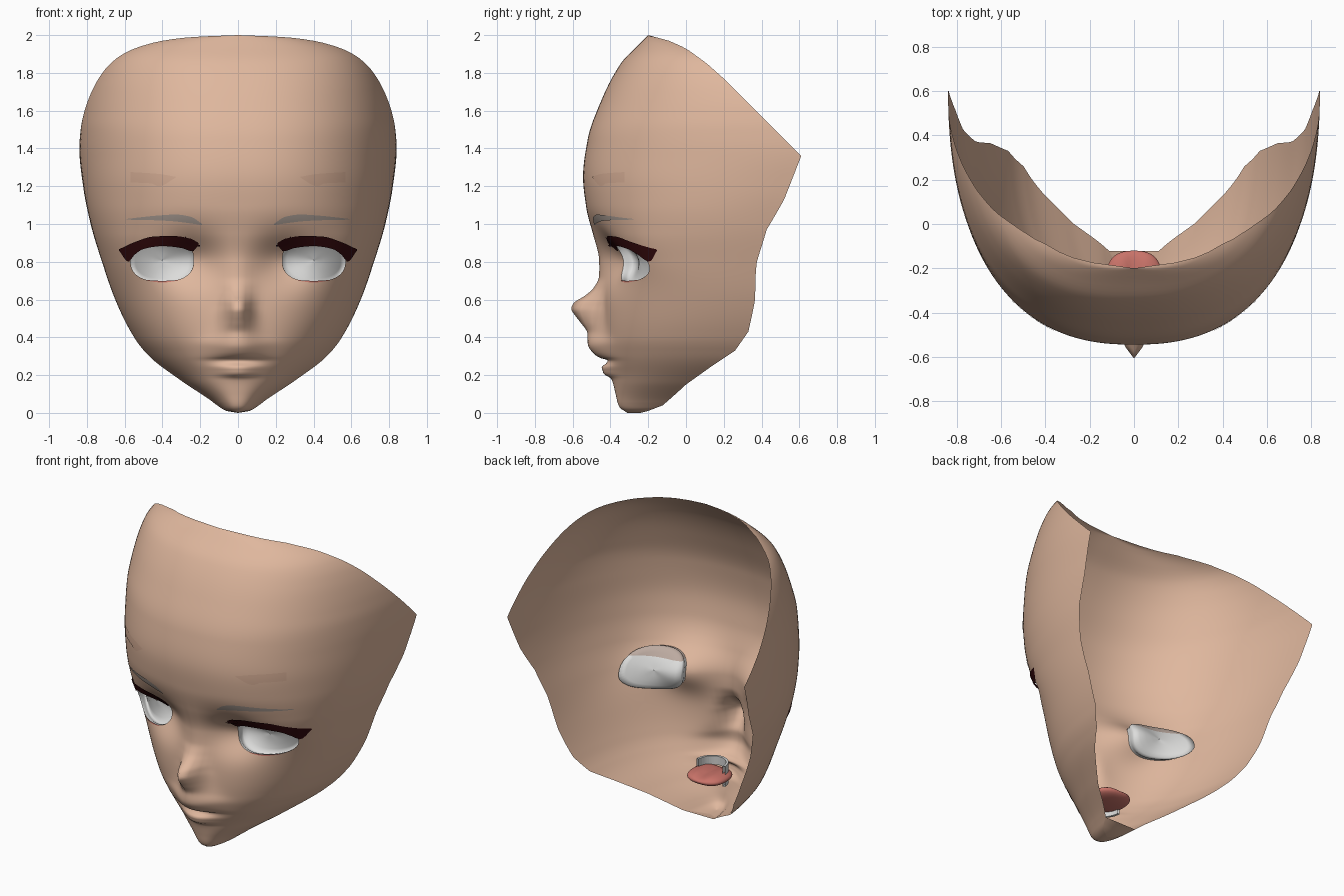
import bpy, bmesh, math

if "Cube" in bpy.data.objects:
    bpy.data.objects.remove(bpy.data.objects["Cube"])


def material(name, rgb):
    m = bpy.data.materials.new(name)
    m.diffuse_color = (*rgb, 1)
    m.use_nodes = True
    m.node_tree.nodes["Principled BSDF"].inputs["Base Color"].default_value = m.diffuse_color
    return m


SKIN = material("skin", (0.74, 0.475, 0.34))
SHADE = material("skin_shade", (0.67, 0.42, 0.30))
WHITE = material("eye_white", (0.72, 0.72, 0.71))
LASH = material("lash_maroon", (0.035, 0.003, 0.004))
BROW = material("brow_grey", (0.40, 0.335, 0.295))
PINK = material("lid_pink", (0.65, 0.22, 0.17))
TONGUE = material("tongue_red", (0.58, 0.17, 0.14))
TOOTH = material("tooth_grey", (0.66, 0.66, 0.65))
LID = material("eye_top_brown", (0.50, 0.40, 0.35))


def curve(pts, smooth=True):
    """Interpolating function through (position, value) pairs, without overshoot."""
    n = len(pts)
    sl = [(pts[i + 1][1] - pts[i][1]) / (pts[i + 1][0] - pts[i][0]) for i in range(n - 1)]
    tan = [sl[0]]
    for a, b in zip(sl, sl[1:]):
        tan.append(2 * a * b / (a + b) if a * b > 0 else 0)
    tan.append(sl[-1])

    def f(p):
        p = min(max(p, pts[0][0]), pts[-1][0])
        i = 0
        while i < n - 2 and p > pts[i + 1][0]:
            i += 1
        h = pts[i + 1][0] - pts[i][0]
        u = (p - pts[i][0]) / h
        a, b = pts[i][1], pts[i + 1][1]
        if not smooth:
            return a + (b - a) * u
        return (a * (1 + 2 * u) * (1 - u) ** 2 + h * tan[i] * u * (1 - u) ** 2
                + b * u * u * (3 - 2 * u) + h * tan[i + 1] * u * u * (u - 1))
    return f


# Face profiles by height: rim half width, rim depth, front, centre relief and its width
rim_x = curve([(0, 0), (.01, .06), (.04, .11), (.07, .15), (.17, .3), (.3, .47), (.4, .55), (.6, .65),
               (.8, .72), (1, .78), (1.2, .82), (1.4, .84), (1.5, .833), (1.6, .812), (1.7, .775),
               (1.8, .718), (1.87, .652), (1.92, .57), (1.95, .485), (1.97, .4), (1.99, .24), (2, 0)])
rim_y = curve([(0, -.24), (.01, -.2), (.04, -.12), (.15, 0), (.25, .14), (.33, .26), (.43, .33), (.6, .37),
               (.8, .39), (.97, .43), (1.13, .52), (1.36, .61), (1.57, .4), (1.77, .2), (1.85, .11),
               (1.93, 0), (1.97, -.09), (2, -.2)], False)
front = curve([(0, -.31), (.03, -.345), (.1, -.36), (.2, -.38), (.3, -.41), (.4, -.43), (.5, -.435),
               (.65, -.437), (.8, -.445), (.95, -.49), (1.1, -.53), (1.25, -.545), (1.45, -.52),
               (1.65, -.45), (1.85, -.345), (1.95, -.25), (2, -.2)])
relief = curve([(0, 0), (.05, -.01), (.15, -.015), (.18, -.02), (.21, -.055), (.24, -.055), (.265, -.02),
                (.28, -.01), (.29, -.045), (.32, -.08), (.36, -.095), (.42, -.09), (.48, -.125),
                (.52, -.155), (.55, -.172), (.58, -.16), (.62, -.1), (.66, -.055), (.72, -.025),
                (.8, -.02), (.95, -.005), (1.1, 0)])
relief_w = curve([(0, .1), (.16, .11), (.2, .1), (.24, .11), (.3, .13), (.36, .13), (.42, .1), (.47, .08),
                  (.52, .07), (.58, .062), (.64, .065), (.8, .1), (1.1, .15)])
# Depth of the full head dome, of which the rim cuts off the rear
dome = curve([(0, .15), (.04, .36), (.15, .6), (.3, .85), (.6, .89), (.8, .9), (1, .97), (1.2, 1.1),
              (1.36, 1.17), (1.57, 1.08), (1.77, .85), (1.93, .48), (1.97, .3), (2, .15)])
N = 2.4


def cosine(s):
    return max(0, 1 - min(abs(s), 1) ** N) ** (1 / N)


def rim_cut(z):
    return min(.7, max(0, 1 - (rim_y(z) - front(z)) / dome(z)))


def surf(f, z):
    """Depth of the face at fraction f of the rim half width and height z."""
    x, cm = f * rim_x(z), rim_cut(z)
    k = (1 - cm ** N) ** (1 / N)
    y = front(z) + (rim_y(z) - front(z)) * (1 - cosine(f * k)) / (1 - cm)
    y += relief(z) * math.exp(-(x / relief_w(z)) ** 2)
    y += .09 * math.exp(-((abs(x) - .25) / .15) ** 2 - ((z - .81) / .13) ** 2)
    return y - .03 * math.exp(-((abs(x) - .62) / .12) ** 2 - ((z - .83) / .17) ** 2)


def face_y(x, z):
    return surf(x / rim_x(z), z)


def finish(name, bm, mat):
    bmesh.ops.remove_doubles(bm, verts=bm.verts, dist=1e-5)
    bmesh.ops.recalc_face_normals(bm, faces=bm.faces)
    me = bpy.data.meshes.new(name)
    bm.to_mesh(me)
    bm.free()
    me.materials.append(mat)
    ob = bpy.data.objects.new(name, me)
    bpy.context.collection.objects.link(ob)
    for p in me.polygons:
        p.use_smooth = True
    return ob


def grid(bm, rows):
    vs = [[bm.verts.new(p) for p in r] for r in rows]
    for a, b in zip(vs, vs[1:]):
        for i in range(len(a) - 1):
            bm.faces.new((a[i], a[i + 1], b[i + 1], b[i]))


# Eye opening: a rounded oval in the front view
EX, EZ, RX, RZ, EN = .402, .808, .167, .112, 2.5


def oval(x, z):
    return (abs((abs(x) - EX) / RX) ** EN + abs((z - EZ) / RZ) ** EN) ** (1 / EN)


# Face shell
heights = [i * .01 for i in range(101)] + [1 + i * .02 for i in range(1, 49)] + [1.97, 1.98, 1.987, 1.993, 1.997, 2]
COLS = 44
rows = []
for z in heights:
    k = (1 - rim_cut(z) ** N) ** (1 / N)
    tm = math.asin(min(1, k ** (N / 2)))
    row = []
    for j in range(-COLS, COLS + 1):
        t = abs(j) / COLS * tm
        f = math.copysign(math.sin(t) ** (2 / N) / k, j)
        row.append((f * rim_x(z), surf(f, z), z))
    rows.append(row)
bm = bmesh.new()
grid(bm, rows)
grid(bm, [(r[0], r[-1]) for r in rows[:5]])  # underside of the chin
hole = []
for f in bm.faces:
    c = f.calc_center_median()
    if oval(c.x, c.z) < 1:
        hole.append(f)
bmesh.ops.delete(bm, geom=hole, context='FACES')
for v in bm.verts:
    e = oval(v.co.x, v.co.z)
    if v.is_boundary and e < 1.4:
        sx = math.copysign(EX, v.co.x)
        v.co.x = sx + (v.co.x - sx) / e
        v.co.z = EZ + (v.co.z - EZ) / e
        v.co.y = face_y(v.co.x, v.co.z)
finish("face_shell", bm, SKIN)

# Eye whites: shallow cups behind the openings, brownish above the lash line
for side, label in ((-1, "right"), (1, "left")):
    bm = bmesh.new()
    rows = []
    for scale, depth in ((1, 0), (1, .015), (1.08, .03), (1.12, .045), (1.05, .056), (.85, .062),
                         (.6, .065), (.3, .066), (.01, .066)):
        row = []
        for i in range(49):
            a = i * math.tau / 48
            ca, sa = math.cos(a), math.sin(a)
            x = EX + RX * min(scale, 1.03) * math.copysign(abs(ca) ** (2 / EN), ca)
            z = EZ + RZ * scale * math.copysign(abs(sa) ** (2 / EN), sa)
            row.append((side * x, face_y(x, z) + depth, z))
        rows.append(row)
    grid(bm, rows)
    bmesh.ops.bisect_plane(bm, geom=bm.verts[:] + bm.edges[:] + bm.faces[:],
                           plane_co=(0, 0, .88), plane_no=(0, 0, 1))
    ob = finish(label + "_eye_white", bm, WHITE)
    ob.data.materials.append(LID)
    for p in ob.data.polygons:
        p.material_index = int(p.center.z > .88)


# Thin plates that follow the face, given upper and lower edges as (x, z)
def plates(name, upper, lower, off, mat):
    up, lo = curve(upper), curve(lower)
    x0, x1 = upper[0][0], upper[-1][0]
    for side, label in ((-1, "right_"), (1, "left_")):
        rows = []
        for r in range(5):
            row = []
            for i in range(33):
                x = x0 + (x1 - x0) * i / 32
                z = lo(x) + (up(x) - lo(x)) * r / 4
                row.append((side * x, face_y(x, z) - off, z))
            rows.append(row)
        bm = bmesh.new()
        grid(bm, rows)
        finish(label + name, bm, mat)


plates("upper_lash", [(.21, .9), (.25, .922), (.35, .937), (.45, .933), (.55, .903), (.63, .866)],
       [(.21, .89), (.24, .855), (.3, .873), (.4, .883), (.5, .868), (.55, .835), (.58, .8), (.63, .86)],
       .01, LASH)
plates("lash_flick", [(.2, .888), (.24, .895), (.28, .935)], [(.2, .882), (.24, .88), (.28, .9)], .016, LASH)
plates("brow", [(.19, 1.0), (.25, 1.038), (.33, 1.05), (.42, 1.045), (.59, 1.027)],
       [(.19, .994), (.25, 1.003), (.35, 1.015), (.45, 1.02), (.59, 1.023)], .005, BROW)
plates("lower_lid_line", [(.32, .703), (.4, .699), (.48, .703)],
       [(.32, .699), (.4, .69), (.48, .699)], .003, PINK)
plates("brow_shade", [(.33, 1.25), (.42, 1.265), (.57, 1.275)],
       [(.33, 1.245), (.42, 1.2), (.46, 1.215), (.57, 1.22)], .003, SHADE)

# Teeth: two small arches behind the lips
for name, z0, z1 in (("upper_teeth", .27, .325), ("lower_teeth", .195, .235)):
    rows = []
    for r, z in ((.1, z0), (.1, z1), (.085, z1), (.085, z0), (.1, z0)):
        rows.append([(r * math.sin(a), -.25 - (r + .01) * math.cos(a), z)
                     for a in (math.pi * (i / 20 - .5) for i in range(21))])
    bm = bmesh.new()
    grid(bm, rows)
    ob = finish(name, bm, TOOTH)
    for p in ob.data.polygons:
        p.use_smooth = False

# Tongue: flattened, squarish lobe with a middle groove
bm = bmesh.new()
bmesh.ops.create_uvsphere(bm, u_segments=32, v_segments=16, radius=1)
for v in bm.verts:
    x, y, z = v.co
    v.co.x = .125 * math.copysign(abs(x) ** .8, x)
    v.co.y = -.24 + .12 * math.copysign(abs(y) ** .8, y)
    v.co.z = .25 + .035 * z - .015 * math.exp(-(x / .2) ** 2) * max(z, 0)
finish("tongue", bm, TONGUE)
